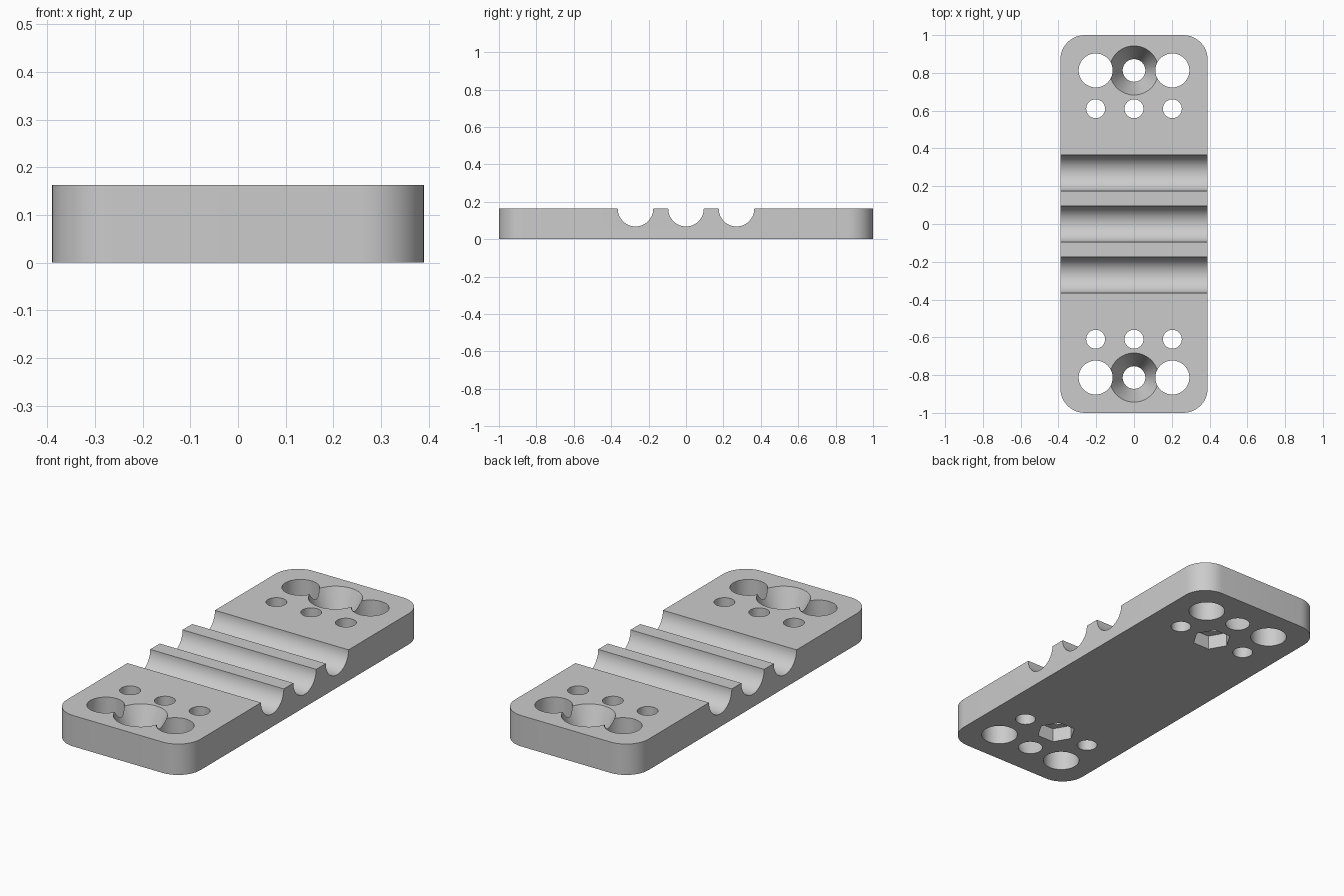
import bpy
import bmesh
from math import radians, pi
from mathutils import Matrix

cube = bpy.data.objects.get("Cube")
if cube:
    bpy.data.objects.remove(cube, do_unlink=True)

WIDTH, LENGTH, HEIGHT = 0.78, 2.0, 0.163

grey = bpy.data.materials.new("plain_grey")
grey.use_nodes = True
grey.diffuse_color = (0.6, 0.6, 0.6, 1)
grey.node_tree.nodes["Principled BSDF"].inputs["Base Color"].default_value = (0.6, 0.6, 0.6, 1)


def make_object(name, bm):
    mesh = bpy.data.meshes.new(name)
    bm.to_mesh(mesh)
    bm.free()
    mesh.materials.append(grey)
    obj = bpy.data.objects.new(name, mesh)
    bpy.context.collection.objects.link(obj)
    return obj


def cut(target, bottom_radius, top_radius, depth, matrix, sides=48):
    """Subtract a cylinder or cone from the target."""
    bm = bmesh.new()
    bmesh.ops.create_cone(bm, cap_ends=True, segments=sides, radius1=bottom_radius,
                          radius2=top_radius, depth=depth, matrix=matrix)
    cutter = make_object("cutter", bm)
    cutter.hide_render = True
    mod = target.modifiers.new("cut", "BOOLEAN")
    mod.operation, mod.solver, mod.object = "DIFFERENCE", "EXACT", cutter
    bpy.context.view_layer.objects.active = target
    bpy.ops.object.modifier_apply(modifier=mod.name)
    bpy.data.objects.remove(cutter, do_unlink=True)


# Plate with rounded vertical corners
bm = bmesh.new()
bmesh.ops.create_cube(bm, size=1, matrix=Matrix.Translation((0, 0, HEIGHT / 2))
                      @ Matrix.Diagonal((WIDTH, LENGTH, HEIGHT, 1)))
corners = [e for e in bm.edges if abs(e.verts[0].co.z - e.verts[1].co.z) > 0.1]
bmesh.ops.bevel(bm, geom=corners, offset=0.13, segments=12, profile=0.5, affect="EDGES")
plate = make_object("clamp_plate", bm)

# Half-round grooves across the top
for y in (-0.27, 0, 0.27):
    cut(plate, 0.095, 0.095, 1, Matrix.Translation((0, y, HEIGHT))
        @ Matrix.Rotation(pi / 2, 4, "Y"), 64)

# Holes at both ends
middle = HEIGHT / 2
for end in (-1, 1):
    for x in (-0.203, 0, 0.203):
        cut(plate, 0.05, 0.05, 1, Matrix.Translation((x, end * 0.61, middle)))
        if x:
            cut(plate, 0.09, 0.09, 1, Matrix.Translation((x, end * 0.813, middle)))
    # Tapered hole, its cone carried a little past both faces
    slope = 0.07 / HEIGHT
    spare = 0.01
    cut(plate, 0.06 - slope * spare, 0.13 + slope * spare, HEIGHT + 2 * spare,
        Matrix.Translation((0, end * 0.813, middle)))
    # Hexagonal nut pocket underneath
    cut(plate, 0.097, 0.097, 0.15, Matrix.Translation((0, end * 0.61, 0))
        @ Matrix.Rotation(pi / 2, 4, "Z"), 6)

# Smooth curves, sharp edges
bpy.ops.object.select_all(action="DESELECT")
plate.select_set(True)
bpy.context.view_layer.objects.active = plate
bpy.ops.object.shade_smooth_by_angle(angle=radians(25))
